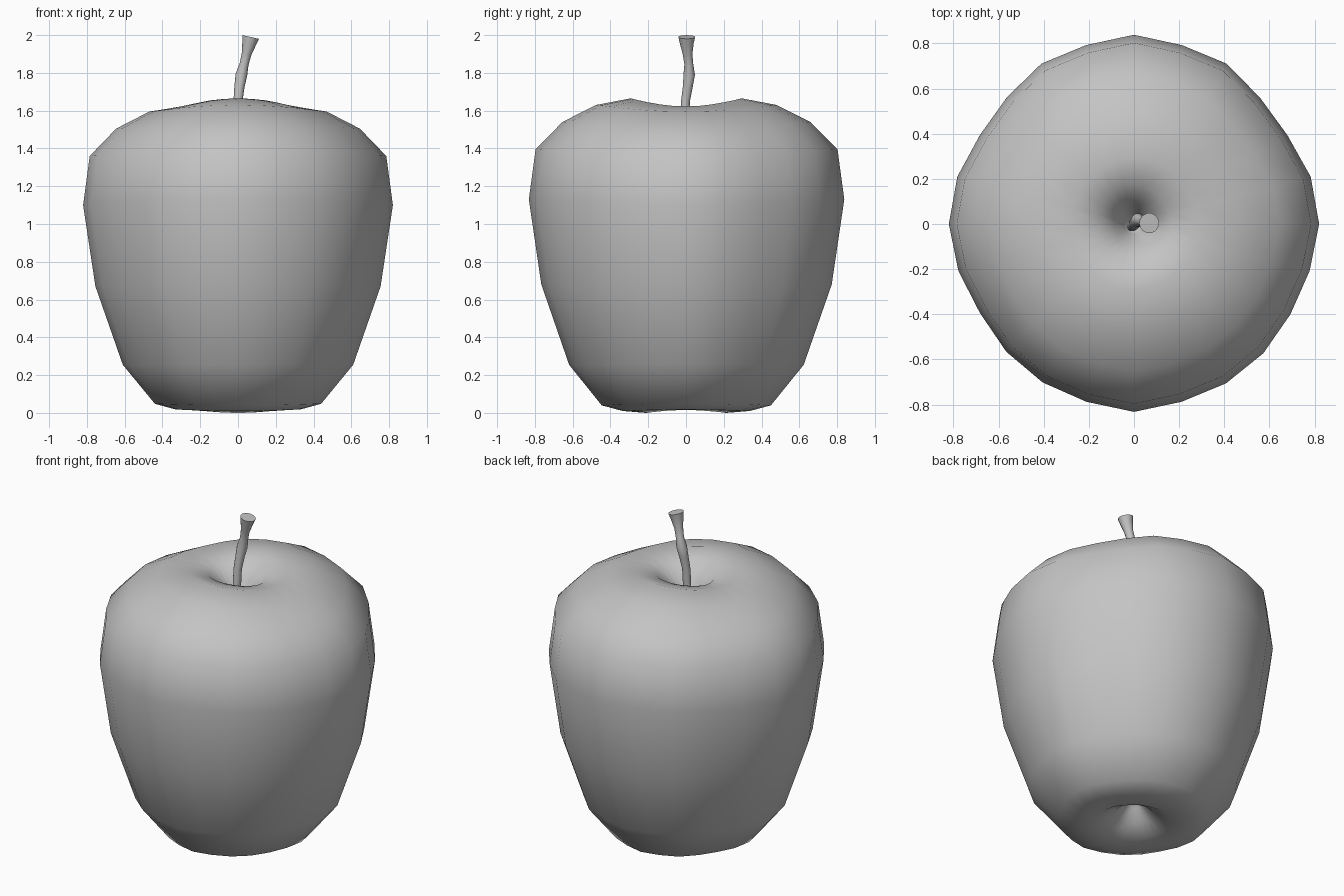
import bpy, bmesh, math
from mathutils import Vector

if "Cube" in bpy.data.objects:
    bpy.data.objects.remove(bpy.data.objects["Cube"])

grey = bpy.data.materials.new("plain grey")
grey.diffuse_color = (0.55, 0.55, 0.55, 1)
grey.use_nodes = True
grey.node_tree.nodes["Principled BSDF"].inputs["Base Color"].default_value = grey.diffuse_color


def loft(name, rings, sharp):
    """Skin a list of closed rings, capping both ends."""
    bm = bmesh.new()
    vs = [[bm.verts.new(p) for p in ring] for ring in rings]
    n = len(rings[0])
    for a, b in zip(vs, vs[1:]):
        for i in range(n):
            j = (i + 1) % n
            bm.faces.new((a[i], a[j], b[j], b[i]))
    bm.faces.new(list(reversed(vs[0])))
    bm.faces.new(vs[-1])
    bmesh.ops.recalc_face_normals(bm, faces=bm.faces)
    me = bpy.data.meshes.new(name)
    bm.to_mesh(me)
    bm.free()
    ob = bpy.data.objects.new(name, me)
    bpy.context.collection.objects.link(ob)
    me.materials.append(grey)
    bpy.ops.object.select_all(action='DESELECT')
    ob.select_set(True)
    bpy.context.view_layer.objects.active = ob
    bpy.ops.object.shade_smooth_by_angle(angle=math.radians(sharp))
    return ob


# Fruit: lobed outline (radius every 15 degrees) times a vertical profile
outline = [.82, .81, .785, .79, .82, .82, .838, .82, .82, .795, .788, .81,
           .82, .805, .788, .80, .81, .815, .832, .815, .815, .81, .80, .805]
# radius, height, height change towards the left and right sides
profile = [(.015, .17, 0), (.05, .13, 0), (.11, .06, .01), (.21, 0, .015),
           (.33, .01, .008), (.44, .04, .008), (.61, .255, 0), (.755, .68, -.01),
           (.82, 1.13, -.03), (.785, 1.395, -.035), (.645, 1.54, -.035),
           (.47, 1.63, -.035), (.29, 1.665, -.042), (.17, 1.63, -.025),
           (.09, 1.54, -.01), (.045, 1.45, 0), (.015, 1.38, 0)]
rings = []
for r, z, side in profile:
    ring = []
    for i, o in enumerate(outline):
        a = math.tau * i / len(outline)
        k = r * o / .82
        ring.append((k * math.cos(a), k * math.sin(a), z + side * math.cos(a) ** 2))
    rings.append(ring)
loft("apple_body", rings, 80)

# Stem: bent tube with a knot and a flared tilted end (x, y, z, radius, tilt)
path = [(-.01, -.01, 1.36, .024, 0), (0, -.003, 1.65, .024, .03),
        (.008, .01, 1.73, .027, .1), (.018, .017, 1.79, .031, .2),
        (.032, .015, 1.845, .024, .3), (.045, .008, 1.90, .026, .3),
        (.060, .004, 1.96, .038, .25), (.067, .004, 1.99, .045, .22)]
stem = []
for x, y, z, r, t in path:
    stem.append([Vector((x, y, z)) + Vector((r * math.cos(a) * math.cos(t), r * math.sin(a),
                 -r * math.cos(a) * math.sin(t)))
                 for a in (math.tau * i / 14 for i in range(14))])
loft("stem", stem, 45)
